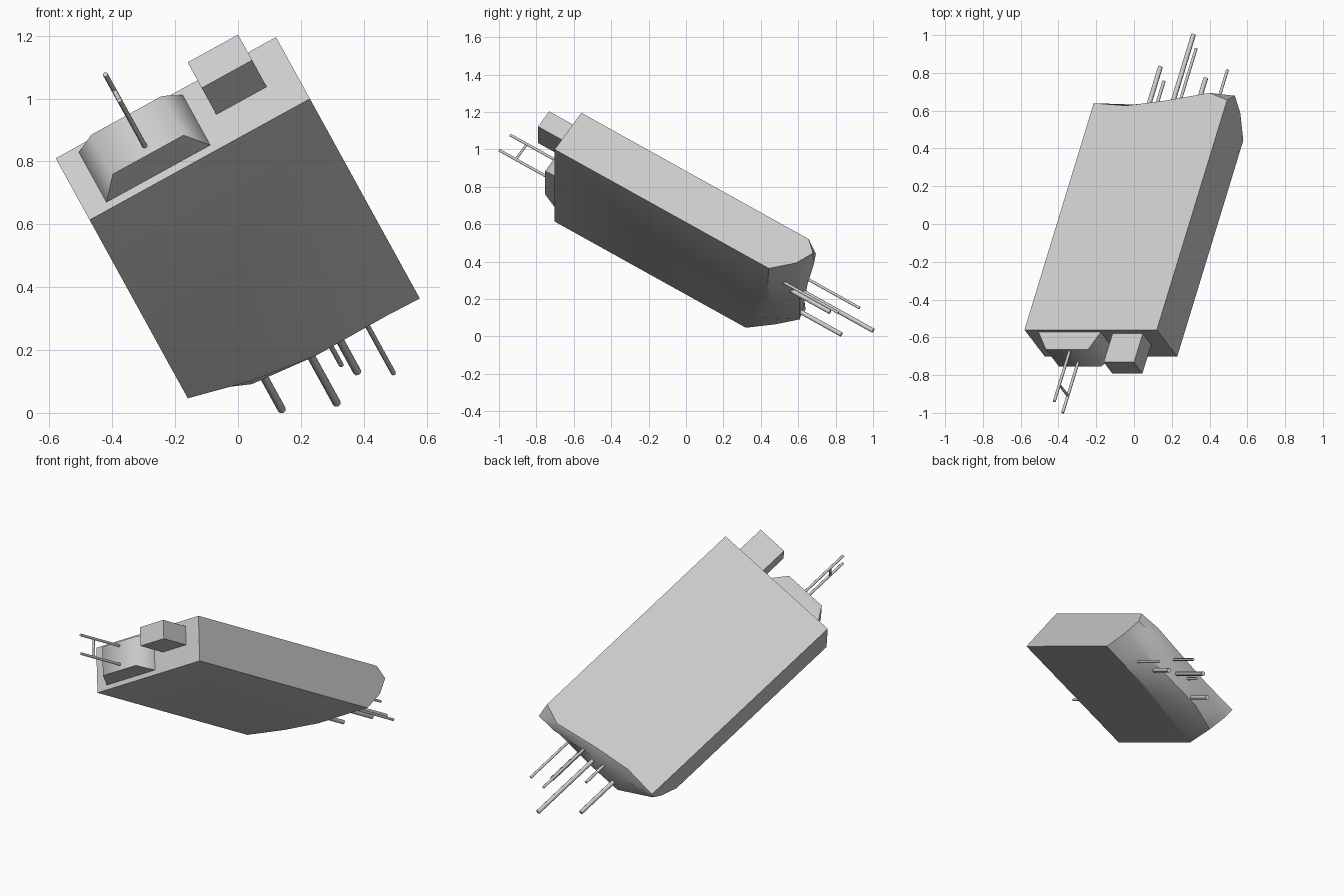
import bpy, bmesh, math
from mathutils import Vector, Matrix

old = bpy.data.objects.get("Cube")
if old:
    bpy.data.objects.remove(old, do_unlink=True)

grey = bpy.data.materials.new("light_grey")
grey.use_nodes = True
grey.diffuse_color = (0.6, 0.6, 0.6, 1)
grey.node_tree.nodes["Principled BSDF"].inputs["Base Color"].default_value = (0.6, 0.6, 0.6, 1)

# Tilted frame: local x = width, y = depth below the upper face, z = length
u = Vector((0.876, 0, 0.482)).normalized()
w = Vector((0.257, 0.845, -0.470))
w = (w - u * w.dot(u)).normalized()
v = w.cross(u)
frame = Matrix((u, v, w)).transposed().to_4x4()
frame.translation = (-0.58, -0.56, 0.81)


def finish(name, bm, angle):
    bmesh.ops.recalc_face_normals(bm, faces=bm.faces)
    mesh = bpy.data.meshes.new(name)
    bm.to_mesh(mesh)
    bm.free()
    mesh.materials.append(grey)
    obj = bpy.data.objects.new(name, mesh)
    obj.matrix_world = frame
    bpy.context.collection.objects.link(obj)
    bpy.ops.object.select_all(action='DESELECT')
    obj.select_set(True)
    bpy.context.view_layer.objects.active = obj
    bpy.ops.object.shade_smooth_by_angle(angle=math.radians(angle))
    return obj


def frustum(name, base, top, height, angle=30):
    """Block rising forward from the front end; rectangles are (x0, x1, y0, y1)."""
    bm = bmesh.new()
    rings = []
    for (x0, x1, y0, y1), z in ((base, 0.02), (base, 0), (top, -height)):
        rings.append([bm.verts.new((x, y, z)) for x, y in
                      ((x0, y0), (x1, y0), (x1, y1), (x0, y1))])
    for a, b in zip(rings, rings[1:]):
        for i in range(4):
            j = (i + 1) % 4
            bm.faces.new((a[i], a[j], b[j], b[i]))
    bm.faces.new(rings[0])
    bm.faces.new(rings[-1])
    return finish(name, bm, angle)


def rod(name, start, end, radius):
    start, end = Vector(start), Vector(end)
    axis = end - start
    bm = bmesh.new()
    place = Matrix.Translation((start + end) / 2) @ axis.to_track_quat('Z', 'Y').to_matrix().to_4x4()
    bmesh.ops.create_cone(bm, cap_ends=True, segments=8, radius1=radius, radius2=radius,
                          depth=axis.length, matrix=place)
    return finish(name, bm, 50)


# Main body: long slab with a bulging far end, lofted across its width
depths = (0, 0.06, 0.16, 0.265)
stations = ((0, (1.42, 1.41, 1.335, 1.21)),
            (0.2, (1.405, 1.45, 1.485, 1.30)),
            (0.42, (1.435, 1.47, 1.485, 1.355)),
            (0.68, (1.485, 1.51, 1.47, 1.35)),
            (0.8, (1.44, 1.505, 1.46, 1.355)))
bm = bmesh.new()
far = [[bm.verts.new((a, d, l)) for d, l in zip(depths, ends)] for a, ends in stations]
near = [[bm.verts.new((a, d, 0)) for d in (depths[0], depths[-1])] for a in (0, 0.8)]
for p, q in zip(far, far[1:]):
    for i in range(3):
        bm.faces.new((p[i], q[i], q[i + 1], p[i + 1]))
for side, ends in zip(near, (far[0], far[-1])):
    bm.faces.new([side[0]] + ends + [side[1]])
for k, row in ((0, 0), (1, -1)):
    bm.faces.new([near[0][k]] + [s[row] for s in far] + [near[1][k]])
bm.faces.new((near[0][0], near[0][1], near[1][1], near[1][0]))
finish("main_body", bm, 40)

# Front end fittings
frustum("front_hood", (0.074, 0.451, 0.022, 0.237), (0.135, 0.392, 0.046, 0.215), 0.093, 62)
block = (0.515, 0.698, 0.037, 0.147)
frustum("front_block", block, block, 0.18)

# Twin front prongs joined by a strut
for name, d in (("upper_prong", 0.07), ("lower_prong", 0.18)):
    rod(name, (0.267, d, -0.05), (0.267, d, -0.405), 0.008)
rod("prong_strut", (0.267, 0.07, -0.3), (0.267, 0.18, -0.3), 0.007)

# Rear rods: width position, depth, tip length, radius
rear = ((0.245, 0.14, 1.736, 0.013), (0.408, 0.105, 1.915, 0.013),
        (0.612, 0.207, 1.76, 0.008), (0.479, 0.06, 1.80, 0.008),
        (0.513, 0.181, 1.69, 0.013), (0.335, 0.075, 1.605, 0.009))
for n, (a, d, l, r) in enumerate(rear, 1):
    rod(f"rear_rod_{n}", (a, d, 1.25), (a, d, l), r)
